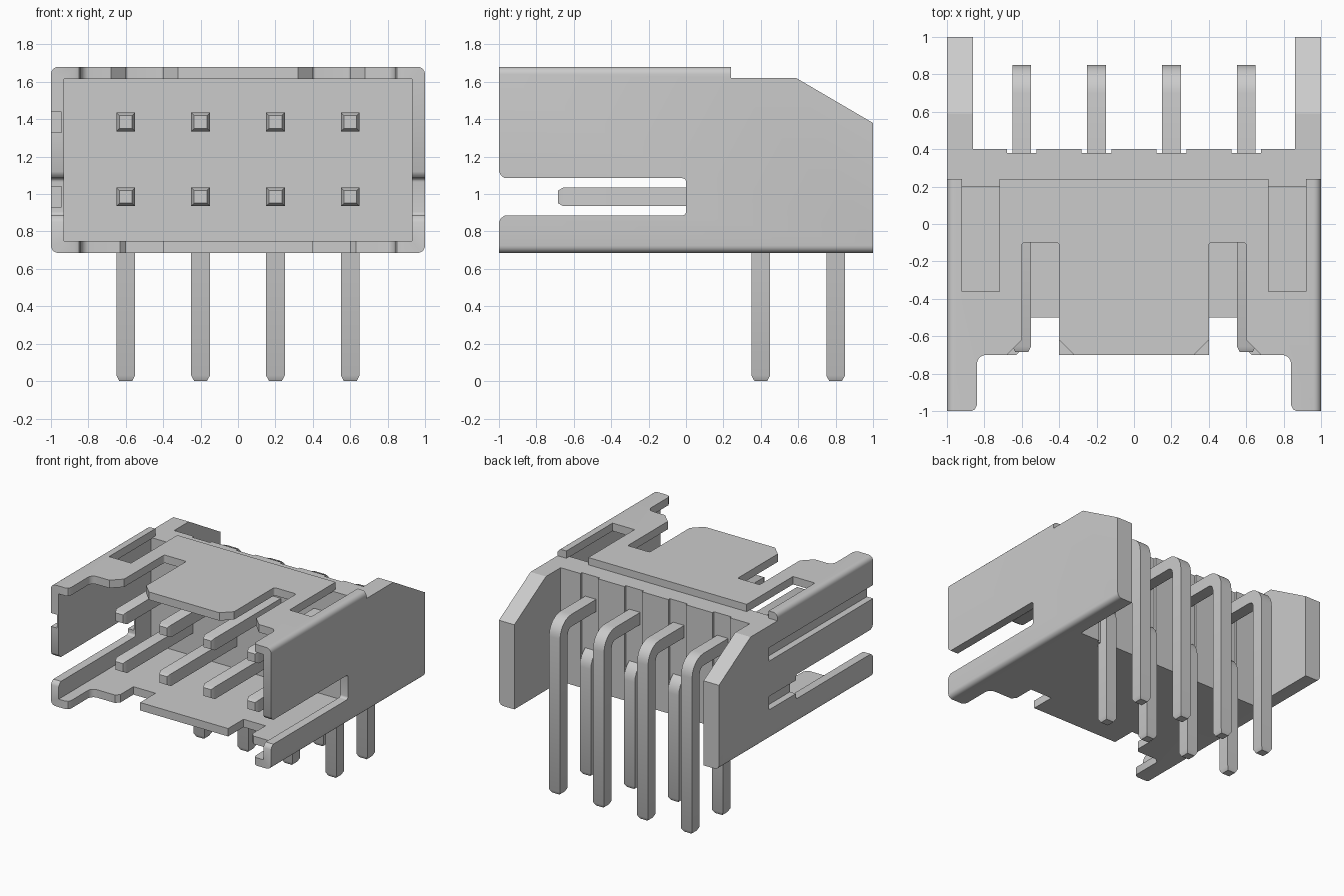
import bpy, bmesh, math
from mathutils import Vector

cube = bpy.data.objects.get("Cube")
if cube:
    bpy.data.objects.remove(cube, do_unlink=True)

GREY = (0.6, 0.6, 0.6, 1)
grey = bpy.data.materials.new("plain grey")
grey.use_nodes = True
grey.diffuse_color = GREY
grey.node_tree.nodes["Principled BSDF"].inputs["Base Color"].default_value = GREY


def add_object(name, bm):
    bmesh.ops.recalc_face_normals(bm, faces=bm.faces)
    mesh = bpy.data.meshes.new(name)
    bm.to_mesh(mesh)
    bm.free()
    mesh.materials.append(grey)
    obj = bpy.data.objects.new(name, mesh)
    bpy.context.collection.objects.link(obj)
    return obj


def activate(obj):
    bpy.ops.object.select_all(action='DESELECT')
    obj.select_set(True)
    bpy.context.view_layer.objects.active = obj


def rounded(points, steps=5):
    """Replace each (a, b, radius) corner by a small arc."""
    out = []
    for i, p in enumerate(points):
        here = Vector(p[:2])
        if len(p) == 2:
            out.append(here)
            continue
        u = (Vector(points[i - 1][:2]) - here).normalized() * p[2]
        v = (Vector(points[(i + 1) % len(points)][:2]) - here).normalized() * p[2]
        for k in range(steps + 1):
            a = k / steps * math.pi / 2
            out.append(here + u * (1 - math.sin(a)) + v * (1 - math.cos(a)))
    return out


def prism(name, points, axis, low, high):
    """Extrude an outline along x, y or z."""
    place = {"x": lambda a, b, t: (t, a, b),
             "y": lambda a, b, t: (a, t, b),
             "z": lambda a, b, t: (a, b, t)}[axis]
    bm = bmesh.new()
    outline = rounded(points)
    ends = [[bm.verts.new(place(p.x, p.y, t)) for p in outline] for t in (low, high)]
    for ring in ends:
        bm.faces.new(ring)
    for i in range(len(outline)):
        j = (i + 1) % len(outline)
        bm.faces.new((ends[0][i], ends[0][j], ends[1][j], ends[1][i]))
    return add_object(name, bm)


def box(x0, x1, y0, y1, z0, z1):
    return prism("cutter", [(x0, y0), (x1, y0), (x1, y1), (x0, y1)], "z", z0, z1)


def cut(target, cutter):
    activate(target)
    mod = target.modifiers.new("cut", 'BOOLEAN')
    mod.operation = 'DIFFERENCE'
    mod.solver = 'EXACT'
    mod.object = cutter
    bpy.ops.object.modifier_apply(modifier=mod.name)
    bpy.data.objects.remove(cutter, do_unlink=True)


def mirrored(half):
    return half + [(-p[0],) + p[1:] for p in reversed(half)]


# Housing: rounded block hollowed from the front, open between the rear wings
r = 0.04
housing = prism("housing", [(-1, 0.685, r), (1, 0.685, r), (1, 1.68, r), (-1, 1.68, r)],
                "y", -1, 1)
cut(housing, box(-0.93, 0.93, -1.1, 0.2, 0.75, 1.615))
cut(housing, box(-0.86, 0.86, 0.4, 1.1, 0.5, 1.9))

# Stepped top and sloped wing ends
cut(housing, prism("cutter", [(0.24, 1.62), (0.59, 1.62), (1, 1.38), (1.1, 1.32),
                              (1.1, 1.9), (0.24, 1.9)], "x", -1.1, 1.1))

# Front outline of the top and bottom walls, with side arms left standing
arm = [(0.84, -0.7, 0.05), (0.84, -0.97), (0.85, -0.99), (0.87, -1), (0.87, -1.1)]
top_half = [(0.32, -0.7), (0.4, -0.62), (0.4, -0.1, 0.015), (0.6, -0.1, 0.015),
            (0.6, -0.62), (0.68, -0.7)] + arm
bottom_half = [(0.4, -0.7), (0.4, -0.5), (0.6, -0.5), (0.6, -0.67), (0.63, -0.7)] + arm
cut(housing, prism("cutter", mirrored(top_half), "z", 1.5, 1.9))
cut(housing, prism("cutter", mirrored(bottom_half), "z", 0.5, 0.85))

# Side slots, open at the front
cut(housing, prism("cutter", [(-1.1, 0.85), (-1, 0.85), (-0.99, 0.87), (-0.97, 0.885),
                              (0, 0.885, 0.02), (0, 1.085, 0.02), (-0.97, 1.085),
                              (-0.99, 1.1), (-1, 1.12), (-1.1, 1.12)], "x", -1.1, 1.1))

# Latch windows in the top wall
for s in (-1, 1):
    x0, x1 = sorted((s * 0.72, s * 0.92))
    cut(housing, box(x0, x1, -0.36, 0.2, 1.5, 1.9))
    cut(housing, box(x0, x1, 0.1, 0.26, 1.62, 1.9))

# Key grooves on one outer side
for z in (0.985, 1.385):
    cut(housing, box(-1.1, -0.945, -1.1, 0.35, z - 0.055, z + 0.055))

# Shallow channels in the rear wall behind each pin
columns = (-0.6, -0.2, 0.2, 0.6)
for x in columns:
    cut(housing, box(x - 0.08, x + 0.08, 0.38, 0.5, 0.5, 1.9))

activate(housing)
bpy.ops.object.shade_smooth_by_angle(angle=math.radians(30))


# Right-angle pins with tapered tips
def pin(name, x, y_leg, z_row, half=0.05, bend=0.1):
    tip, taper = 0.034, 0.03
    front = -0.685
    stations = [(front, z_row, 0, tip), (front + taper, z_row, 0, half)]
    for k in range(7):
        a = k / 6 * math.pi / 2
        stations.append((y_leg - bend + bend * math.sin(a),
                         z_row - bend + bend * math.cos(a), a, half))
    stations += [(y_leg, taper, math.pi / 2, half), (y_leg, 0, math.pi / 2, tip)]
    bm = bmesh.new()
    rings = []
    for y, z, a, h in stations:
        rings.append([bm.verts.new((x + i * h, y + j * h * math.sin(a), z + j * h * math.cos(a)))
                      for i, j in ((-1, -1), (1, -1), (1, 1), (-1, 1))])
    for p, q in zip(rings, rings[1:]):
        for i in range(4):
            j = (i + 1) % 4
            bm.faces.new((p[i], p[j], q[j], q[i]))
    bm.faces.new(rings[0])
    bm.faces.new(rings[-1])
    obj = add_object(name, bm)
    activate(obj)
    bpy.ops.object.shade_smooth_by_angle(angle=math.radians(30))


for n, x in enumerate(columns, 1):
    pin(f"upper_pin_{n}", x, 0.8, 1.385)
    pin(f"lower_pin_{n}", x, 0.4, 0.985)
